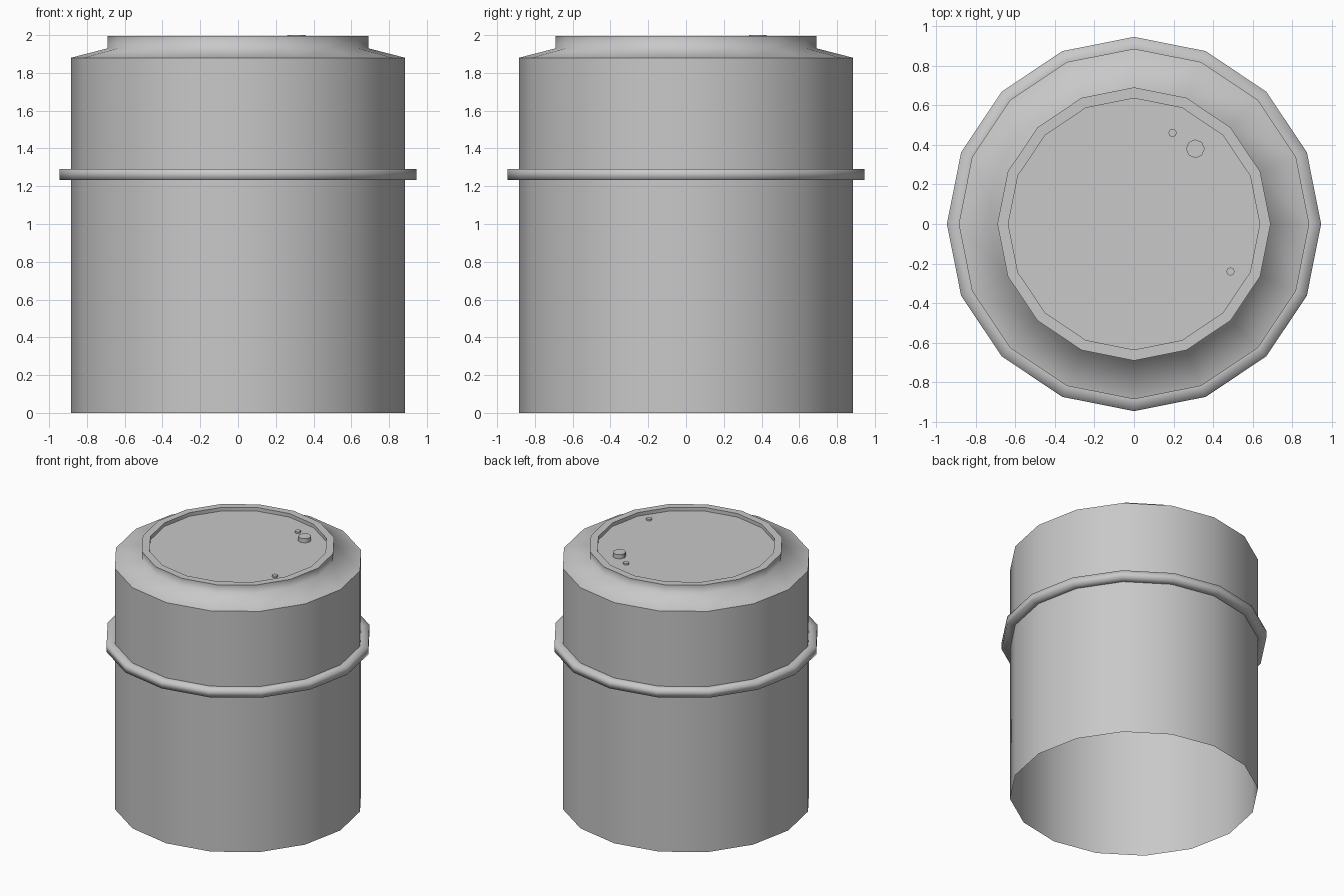
import bpy, bmesh
from math import cos, sin, tau

cube = bpy.data.objects.get("Cube")
if cube:
    bpy.data.objects.remove(cube)

# Single painted-metal colour
grey = bpy.data.materials.new("grey metal")
grey.use_nodes = True
colour = (0.58, 0.58, 0.58, 1)
grey.diffuse_color = colour
grey.node_tree.nodes["Principled BSDF"].inputs["Base Color"].default_value = colour


def lathe(name, strips, sides=16, centre=(0, 0), cap=False):
    """Spin each profile strip of (radius, z); strips meet at sharp edges."""
    bm = bmesh.new()
    for strip in strips:
        rings = [[bm.verts.new((centre[0] + r * cos(tau * i / sides),
                                centre[1] + r * sin(tau * i / sides), z))
                  for i in range(sides)] for r, z in strip]
        for low, high in zip(rings, rings[1:]):
            for i in range(sides):
                j = (i + 1) % sides
                bm.faces.new((low[i], low[j], high[j], high[i])).smooth = True
    if cap:
        bm.faces.new([bm.verts.new(v.co) for v in rings[-1]])
    mesh = bpy.data.meshes.new(name)
    bm.to_mesh(mesh)
    bm.free()
    mesh.materials.append(grey)
    obj = bpy.data.objects.new(name, mesh)
    bpy.context.collection.objects.link(obj)
    return obj


BODY, NECK, INNER = 0.885, 0.69, 0.635
SHOULDER_Z, RIM_Z, LID_Z = 1.88, 1.995, 1.967

# Drum wall, open underneath
lathe("drum_wall", [[(BODY, 0), (BODY, SHOULDER_Z)]])

# Sloping shoulder flowing softly into the upright neck
lathe("shoulder_and_neck",
      [[(BODY, SHOULDER_Z), (NECK, 1.93), (NECK, RIM_Z)]])

# Flat rim, its inner wall and the recessed lid
lathe("rim_and_lid",
      [[(NECK, RIM_Z), (INNER, RIM_Z)],
       [(INNER, RIM_Z), (INNER, LID_Z)]], cap=True)

# Soft-shaded hoop round the drum
lathe("hoop", [[(BODY, 1.233), (0.945, 1.233), (0.945, 1.292), (BODY, 1.292)]])

# Plugs on the lid
for name, x, y, radius, top in (
        ("large_plug", 0.31, 0.38, 0.047, 2.0),
        ("small_plug_back", 0.195, 0.46, 0.021, 1.98),
        ("small_plug_front", 0.487, -0.24, 0.021, 1.98)):
    lathe(name, [[(radius, LID_Z), (radius, top)]], 8, (x, y), cap=True)
